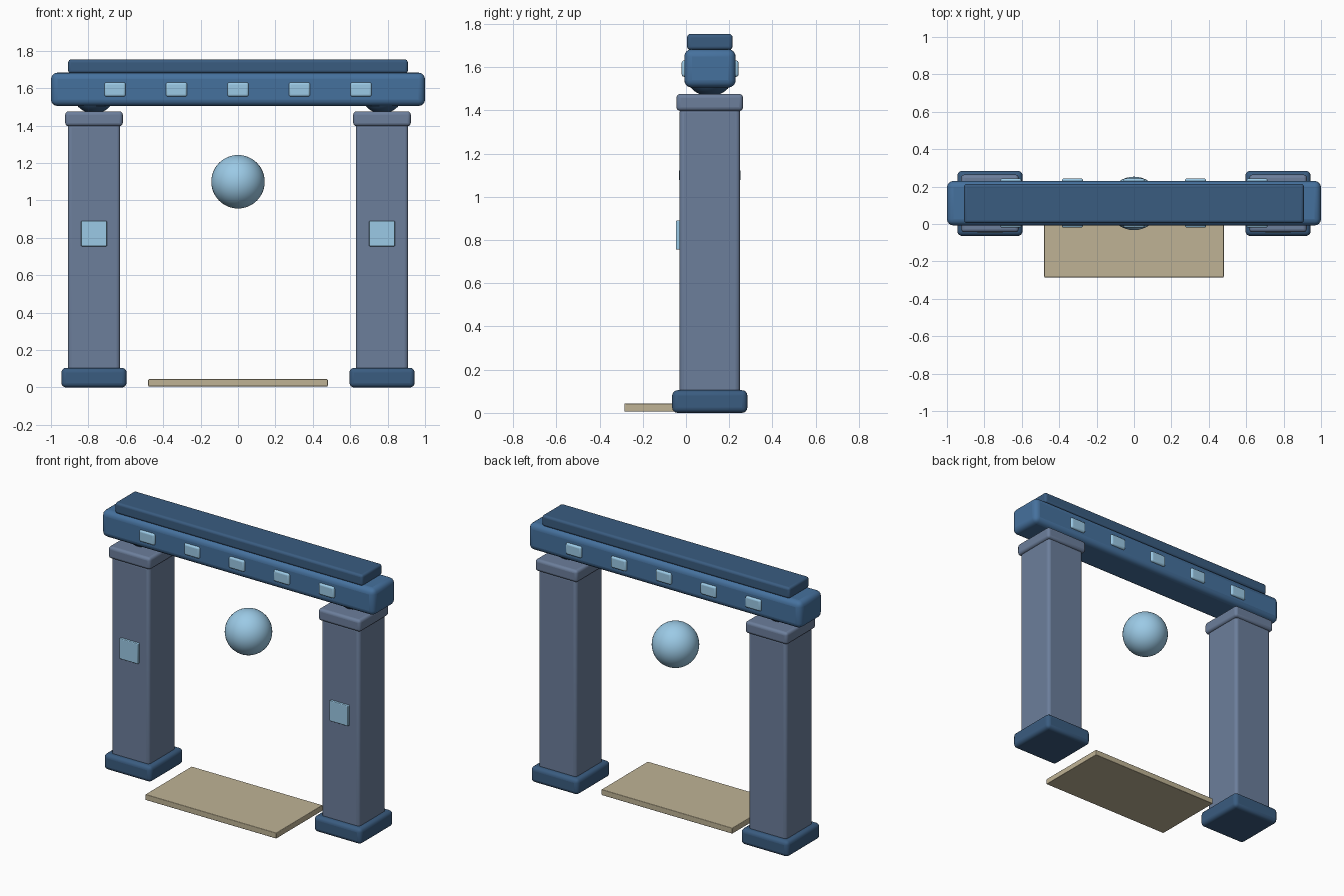
import bpy, math

if "Cube" in bpy.data.objects:
    bpy.data.objects.remove(bpy.data.objects["Cube"])


def material(name, rgb):
    m = bpy.data.materials.new(name)
    m.diffuse_color = (*rgb, 1)
    m.use_nodes = True
    m.node_tree.nodes["Principled BSDF"].inputs["Base Color"].default_value = m.diffuse_color
    return m


STONE = material("stone", (0.15, 0.21, 0.33))
BEAM = material("beam_blue", (0.06, 0.165, 0.34))
DARK = material("dark_blue", (0.042, 0.107, 0.216))
GLOW = material("light_blue", (0.33, 0.59, 0.79))
SAND = material("sand", (0.52, 0.45, 0.30))


def finish(name, mat):
    ob = bpy.context.object
    ob.name = name
    ob.data.materials.append(mat)
    bpy.ops.object.shade_smooth_by_angle(angle=math.radians(35))
    return ob


def box(name, x, y, z, mat, bevel):
    """Rounded box from (min, max) ranges."""
    pairs = (x, y, z)
    bpy.ops.mesh.primitive_cube_add(size=1, location=[(a + b) / 2 for a, b in pairs])
    bpy.context.object.scale = [b - a for a, b in pairs]
    bpy.ops.object.transform_apply(location=False, rotation=False, scale=True)
    ob = finish(name, mat)
    mod = ob.modifiers.new("rounding", 'BEVEL')
    mod.width = bevel
    mod.segments = 4
    mod.limit_method = 'NONE'
    # keep the rounding before the smooth-by-angle step
    ob.modifiers.move(len(ob.modifiers) - 1, 0)
    return ob


def ball(name, loc, radius, mat):
    bpy.ops.mesh.primitive_uv_sphere_add(segments=40, ring_count=24, radius=radius, location=loc)
    return finish(name, mat)


YC = 0.11

# Pillars with base, cap, front panel and ball joint under the beam
for side, s in (("left", -1), ("right", 1)):
    cx = 0.77 * s

    def span(c, h):
        return (c - h, c + h)

    box(side + "_base", span(cx, 0.174), span(YC, 0.174), (0, 0.105), DARK, 0.025)
    box(side + "_pillar", span(cx, 0.14), span(YC, 0.14), (0.02, 1.41), STONE, 0.02)
    box(side + "_cap", span(cx, 0.154), span(YC, 0.154), (1.397, 1.476), STONE, 0.018)
    box(side + "_panel", span(cx, 0.069), (-0.047, -0.01), (0.755, 0.89), GLOW, 0.005)
    ball(side + "_joint", (cx, YC, 1.582), 0.117, DARK)

# Lintel beam and top slab
box("lintel", (-1, 1), (-0.008, 0.23), (1.505, 1.683), BEAM, 0.035)
box("top_slab", (-0.908, 0.908), (0.005, 0.215), (1.68, 1.753), DARK, 0.015)

# Light inlays on the front and back of the lintel
for i in range(5):
    x = -0.658 + 0.329 * i
    for face, y in (("front", (-0.02, 0.01)), ("back", (0.21, 0.243))):
        box(f"{face}_inlay_{i + 1}", (x - 0.057, x + 0.057), y, (1.555, 1.631), GLOW, 0.012)

# Floating orb and threshold slab
ball("orb", (0, YC, 1.1), 0.143, GLOW)
box("threshold", (-0.48, 0.48), (-0.285, 0.2), (0.006, 0.044), SAND, 0.004)
